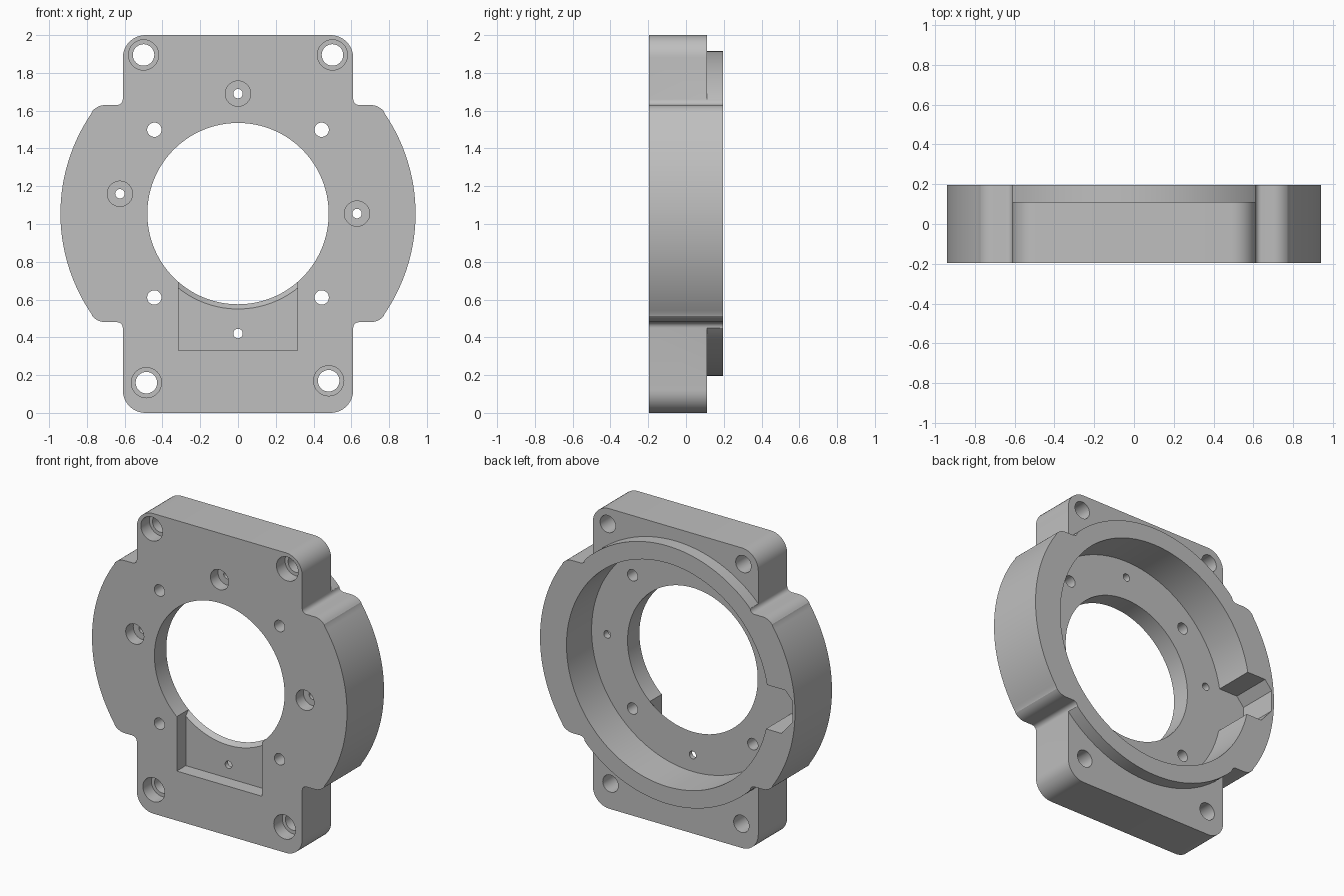
import bpy, bmesh, math

if "Cube" in bpy.data.objects:
    bpy.data.objects.remove(bpy.data.objects["Cube"], do_unlink=True)

CZ = 1.055                      # height of the bore axis
FRONT, BACK = -0.195, 0.195     # full depth
PLATE_BACK = 0.11
FLOOR = -0.07                   # bottom of the rear bore
POCKET = -0.10                  # bottom of the front pocket


def arc(cx, cz, r, a0, a1, n):
    """Points on an arc, angles in degrees."""
    angles = [math.radians(a0 + (a1 - a0) * i / n) for i in range(n + 1)]
    return [(cx + r * math.cos(a), cz + r * math.sin(a)) for a in angles]


def prism(name, points, y0, y1):
    """Extrude an x-z outline from y0 to y1."""
    bm = bmesh.new()
    face = bm.faces.new([bm.verts.new((x, y0, z)) for x, z in points])
    new = bmesh.ops.extrude_face_region(bm, geom=[face])["geom"]
    verts = [g for g in new if isinstance(g, bmesh.types.BMVert)]
    bmesh.ops.translate(bm, verts=verts, vec=(0, y1 - y0, 0))
    bmesh.ops.recalc_face_normals(bm, faces=bm.faces)
    mesh = bpy.data.meshes.new(name)
    bm.to_mesh(mesh)
    bm.free()
    ob = bpy.data.objects.new(name, mesh)
    bpy.context.collection.objects.link(ob)
    return ob


def cylinder(x, z, r, y0, y1, n=32):
    return prism("cutter", arc(x, z, r, 0, 360 - 360 / n, n - 1), y0, y1)


def box(x0, x1, z0, z1, y0, y1):
    return prism("cutter", [(x0, z0), (x1, z0), (x1, z1), (x0, z1)], y0, y1)


def combine(target, tool, operation):
    """Apply a boolean and discard the tool."""
    tool.hide_render = True
    mod = target.modifiers.new("combine", "BOOLEAN")
    mod.operation, mod.solver, mod.object = operation, "EXACT", tool
    bpy.context.view_layer.objects.active = target
    bpy.ops.object.modifier_apply(modifier=mod.name)
    bpy.data.objects.remove(tool, do_unlink=True)


def cut(tool):
    combine(housing, tool, "DIFFERENCE")


# Ring body: upper right quarter, mirrored into a full outline
tip = math.degrees(math.atan2(0.48, 0.70))
edge = math.degrees(math.atan2(1.66 - CZ, 0.61))
quarter = arc(0, 0, 0.94, 0, tip, 24)
quarter += arc(0.70, 0.48, 0.095, tip, 90, 8)[1:]
quarter += arc(0.64, 0.605, 0.03, 270, 180, 5)
quarter += arc(0, 0, 0.86, edge, 90, 24)[1:]
half = quarter + [(-x, z) for x, z in reversed(quarter[:-1])]
outline = half + [(x, -z) for x, z in reversed(half[1:-1])]
housing = prism("housing", [(x, z + CZ) for x, z in outline], FRONT, BACK)

# Mounting plate with rounded corners
W, R = 0.61, 0.12
plate = []
for i, (sx, sz) in enumerate([(1, 1), (-1, 1), (-1, -1), (1, -1)]):
    plate += arc(sx * (W - R), 1 + sz * (1 - R), R, 90 * i, 90 * i + 90, 10)
combine(housing, prism("plate", plate, FRONT, PLATE_BACK), "UNION")

# Rear bore and central opening
cut(cylinder(0, CZ, 0.745, FLOOR, 0.4, 128))
cut(cylinder(0, CZ, 0.48, -0.4, 0.4, 128))

# Chamfered relief in the side of the rear bore
cut(prism("cutter", [(-0.65, 1.185), (-0.87, 1.185), (-0.922, 1.125),
                     (-0.922, 0.985), (-0.84, 0.89), (-0.65, 0.89)], FLOOR, 0.4))

# Front pocket below the opening, with a bevelled lip
cut(box(-0.315, 0.315, 0.33, 0.80, -0.4, POCKET))
lip = cylinder(0, CZ, 1.0, POCKET - 0.025, FLOOR + 0.025, 128)
for v in lip.data.vertices:
    r = 0.505 - (v.co.y - POCKET) * 0.025 / (FLOOR - POCKET)
    v.co.x *= r
    v.co.z = CZ + (v.co.z - CZ) * r
combine(lip, box(-0.315, 0.315, 0.33, 0.80, -0.4, 0.4), "INTERSECT")
cut(lip)

# Counterbored corner holes
for x, z in [(-0.5, 1.895), (0.5, 1.895), (-0.485, 0.16), (0.48, 0.17)]:
    cut(cylinder(x, z, 0.08, -0.4, FRONT + 0.09))
    cut(cylinder(x, z, 0.057, -0.4, 0.4))

# Counterbored screw holes around the opening
for x, z in [(0, 1.69), (-0.625, 1.16), (0.63, CZ)]:
    cut(cylinder(x, z, 0.067, -0.4, FRONT + 0.08))
    cut(cylinder(x, z, 0.025, -0.4, 0.1))

# Plain through holes
cut(cylinder(0, 0.42, 0.025, -0.4, 0.1))
for sx in (-1, 1):
    for sz in (-1, 1):
        cut(cylinder(sx * 0.443, CZ + sz * 0.444, 0.038, -0.4, 0.1))

# Grey metal
metal = bpy.data.materials.new("grey metal")
metal.use_nodes = True
colour = (0.52, 0.52, 0.52, 1)
metal.diffuse_color = colour
metal.node_tree.nodes["Principled BSDF"].inputs["Base Color"].default_value = colour
housing.data.materials.clear()
housing.data.materials.append(metal)

bpy.ops.object.select_all(action="DESELECT")
housing.select_set(True)
bpy.context.view_layer.objects.active = housing
bpy.ops.object.shade_smooth_by_angle(angle=math.radians(25))
